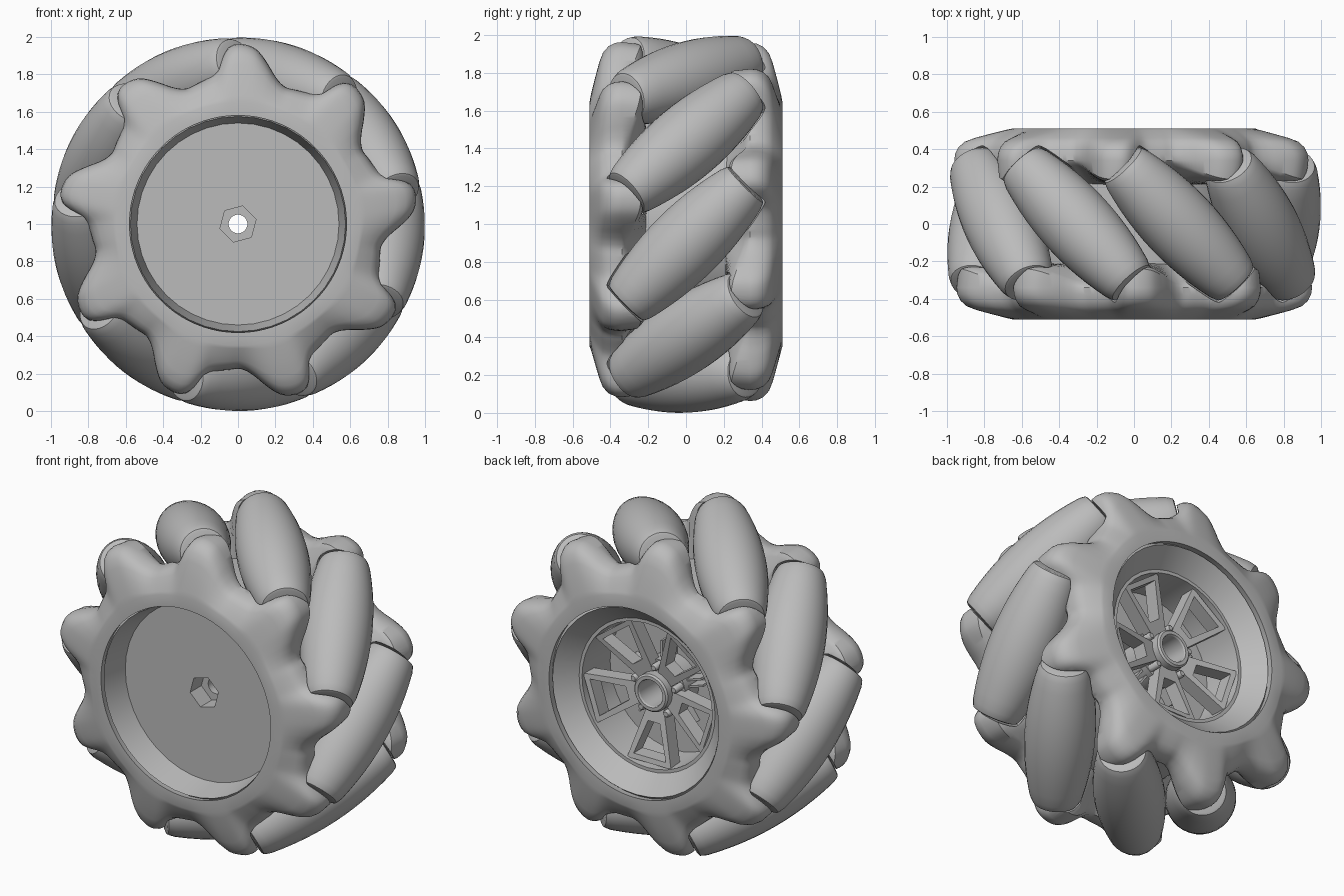
import bpy, bmesh, math
from math import sin, cos, pi, radians, sqrt
from mathutils import Vector, Matrix

if "Cube" in bpy.data.objects:
    bpy.data.objects.remove(bpy.data.objects["Cube"])

grey = bpy.data.materials.new("plain_grey")
grey.use_nodes = True
grey.diffuse_color = (0.5, 0.5, 0.5, 1)
grey.node_tree.nodes["Principled BSDF"].inputs["Base Color"].default_value = (0.5, 0.5, 0.5, 1)

CENTRE = Vector((0, 0, 1))
COUNT, PITCH, MID = 9, 40, -7.5      # rollers, angle between them, first roller
AXIS_R, HALF = 0.8, 0.45             # roller axle distance, half length


def loft(name, rings, wrap=True, angle=35, matrix=Matrix()):
    """Skin a list of closed point rings; wrap joins the last to the first."""
    bm = bmesh.new()
    loops = [[bm.verts.new(matrix @ Vector(p)) for p in ring] for ring in rings]
    n = len(loops[0])
    for i in range(len(loops) - (0 if wrap else 1)):
        a, b = loops[i], loops[(i + 1) % len(loops)]
        for j in range(n):
            k = (j + 1) % n
            bm.faces.new((a[j], a[k], b[k], b[j]))
    bmesh.ops.remove_doubles(bm, verts=bm.verts, dist=1e-5)
    bmesh.ops.recalc_face_normals(bm, faces=bm.faces)
    mesh = bpy.data.meshes.new(name)
    bm.to_mesh(mesh)
    bm.free()
    mesh.materials.append(grey)
    ob = bpy.data.objects.new(name, mesh)
    bpy.context.collection.objects.link(ob)
    ob.location = CENTRE
    smooth(ob, angle)
    return ob


def smooth(ob, angle):
    bpy.ops.object.select_all(action='DESELECT')
    ob.select_set(True)
    bpy.context.view_layer.objects.active = ob
    bpy.ops.object.shade_smooth_by_angle(angle=radians(angle))


def lathe(name, profile, sides, wrap=True, angle=35, matrix=Matrix(), turn=0):
    """Revolve (radius, y) points around the y axis."""
    steps = [2 * pi * j / sides + turn for j in range(sides)]
    rings = [[(r * cos(t), y, r * sin(t)) for t in steps] for r, y in profile]
    return loft(name, rings, wrap, angle, matrix)


def cut(ob, cutter):
    mod = ob.modifiers.new("cut", 'BOOLEAN')
    mod.operation, mod.solver, mod.object = 'DIFFERENCE', 'EXACT', cutter
    bpy.context.view_layer.objects.active = ob
    bpy.ops.object.modifier_apply(modifier=mod.name)


def spin(degrees):
    """Turn about the wheel axle, from +x towards +z."""
    return Matrix.Rotation(-radians(degrees), 4, 'Y')


def roller(name, degrees, grow=0.0):
    """Barrel whose outer edge follows the round rolling surface."""
    def radius(s):
        return 1 - sqrt(AXIS_R ** 2 + s * s / 2) + grow
    end = HALF + grow
    r = radius(HALF)
    cap = [(0, end), (r - 0.02, end), (r - 0.007, end - 0.005), (r, end - 0.018)]
    inner = [(radius(s), s) for s in (HALF * 0.9 * (i / 6 - 1) for i in range(13))]
    profile = [(q, -y) for q, y in cap] + inner + cap[::-1]
    # local y becomes the oblique axle direction
    tilt = Matrix.Translation((AXIS_R, 0, 0)) @ Matrix.Rotation(radians(45), 4, 'X')
    return lathe(name, profile, 32, False, 40, spin(degrees) @ tilt)


# Rollers and slightly larger clearance cutters
cutters = []
for i in range(COUNT):
    roller(f"roller_{i + 1}", MID + PITCH * i)
    c = roller(f"clearance_{i + 1}", MID + PITCH * i, 0.008)
    c.hide_render = True
    cutters.append(c)

# Side plate outline: angle from the lobe centre against radius
LOBE = [(-20, 0.77), (-15.5, 0.805), (-11, 0.88), (-7, 0.945), (-2, 0.967), (2, 0.955),
        (4, 0.91), (6, 0.845), (8, 0.81), (12, 0.79), (20, 0.77)]


def lobe_radius(phi):
    phi = (phi + PITCH / 2) % PITCH - PITCH / 2
    for (a, ra), (b, rb) in zip(LOBE, LOBE[1:]):
        if phi <= b:
            return ra + (rb - ra) * (phi - a) / (b - a)


# Lobed side plates, the back one being the front one turned end for end
SECTION = [(0, 0.51), (0.12, 0.503), (0.4, 0.481), (0.65, 0.46), (0.82, 0.44),
           (0.93, 0.41), (0.985, 0.375), (1, 0.34)]
for name, side in (("front_side_plate", -1), ("back_side_plate", 1)):
    steps = [PITCH * j / 40 for j in range(40 * COUNT)]
    angles = [radians(MID + side * (21.5 - p)) for p in steps]
    outline = [(sum(lobe_radius(p + d) for d in (-1.5, 0, 1.5)) / 3) for p in steps]

    def ring(radii, depths):
        return [(r * cos(a), side * y, r * sin(a)) for r, y, a in zip(radii, depths, angles)]

    n = len(steps)
    rings = [ring([0.58] * n, [0.51] * n)]
    for f, y in SECTION:
        rings.append(ring([0.65 + f * (r - 0.65) for r in outline], [y] * n))
    # inner edge reaches further in at the lobes than in the valleys
    depth = [0.31 - 0.45 * (r - 0.77) for r in outline]
    rings.append(ring([r - 0.012 for r in outline], [y + 0.015 for y in depth]))
    rings.append(ring([r - 0.04 for r in outline], depth))
    rings.append(ring([0.59] * n, [0.21] * n))
    rings.append(ring([0.59] * n, [0.46] * n))
    plate = loft(name, rings)
    for c in cutters:
        cut(plate, c)
    smooth(plate, 35)

for c in cutters:
    bpy.data.objects.remove(c)

# Barrel: front dish, drum, back cone, floor, hub flange and bore
barrel = lathe("wheel_barrel", [
    (0.05, -0.33), (0.54, -0.33), (0.575, -0.49), (0.6, -0.45), (0.6, 0.45),
    (0.57, 0.49), (0.465, 0.38), (0.445, 0.38), (0.435, 0.12), (0.17, 0.12),
    (0.17, 0.25), (0.115, 0.25), (0.115, 0.34), (0.105, 0.35), (0.085, 0.35),
    (0.08, 0.34), (0.08, 0), (0.05, 0)], 40, angle=25)

# Hexagonal axle socket in the dish
socket = lathe("socket_cutter", [(0, -0.4), (0.1, -0.4), (0.1, -0.22), (0, -0.22)],
               6, False, turn=radians(15))
cut(barrel, socket)
bpy.data.objects.remove(socket)
smooth(barrel, 25)


def trapezoid(u0, w0, u1, w1, drop):
    """Radial trapezoid sloping towards the hub."""
    points = [(u0, -w0), (u1, -w1), (u1, w1), (u0, w0)]
    return [(u, 0.3 + 0.2 * (u - 0.12) - drop, w) for u, w in points]


# Five open spokes, with bolts and paired ribs around the hub
for i in range(5):
    turn = spin(-90 + 72 * i)
    outer, window = (0.1, 0.055, 0.425, 0.15), (0.19, 0.04, 0.395, 0.11)
    loft(f"spoke_{i + 1}", [trapezoid(*outer, 0), trapezoid(*window, 0),
                            trapezoid(*window, 0.09), trapezoid(*outer, 0.09)],
         angle=20, matrix=turn)
    between = spin(-54 + 72 * i)
    lathe(f"bolt_{i + 1}", [(0, 0.22), (0.022, 0.22), (0.022, 0.31), (0.015, 0.32), (0, 0.32)],
          10, False, matrix=between @ Matrix.Translation((0.145, 0, 0)))
    for tag, w in (("a", -0.02), ("b", 0.02)):
        corners = [(0.15, w - 0.006), (0.27, w - 0.006), (0.27, w + 0.006), (0.15, w + 0.006)]
        rings = [[(u, y, v) for u, v in corners] for y in (0.11, 0.21)]
        rings.append([(0.21, 0.21, w)] * 4)
        loft(f"rib_{i + 1}{tag}", rings, False, 20, between)
